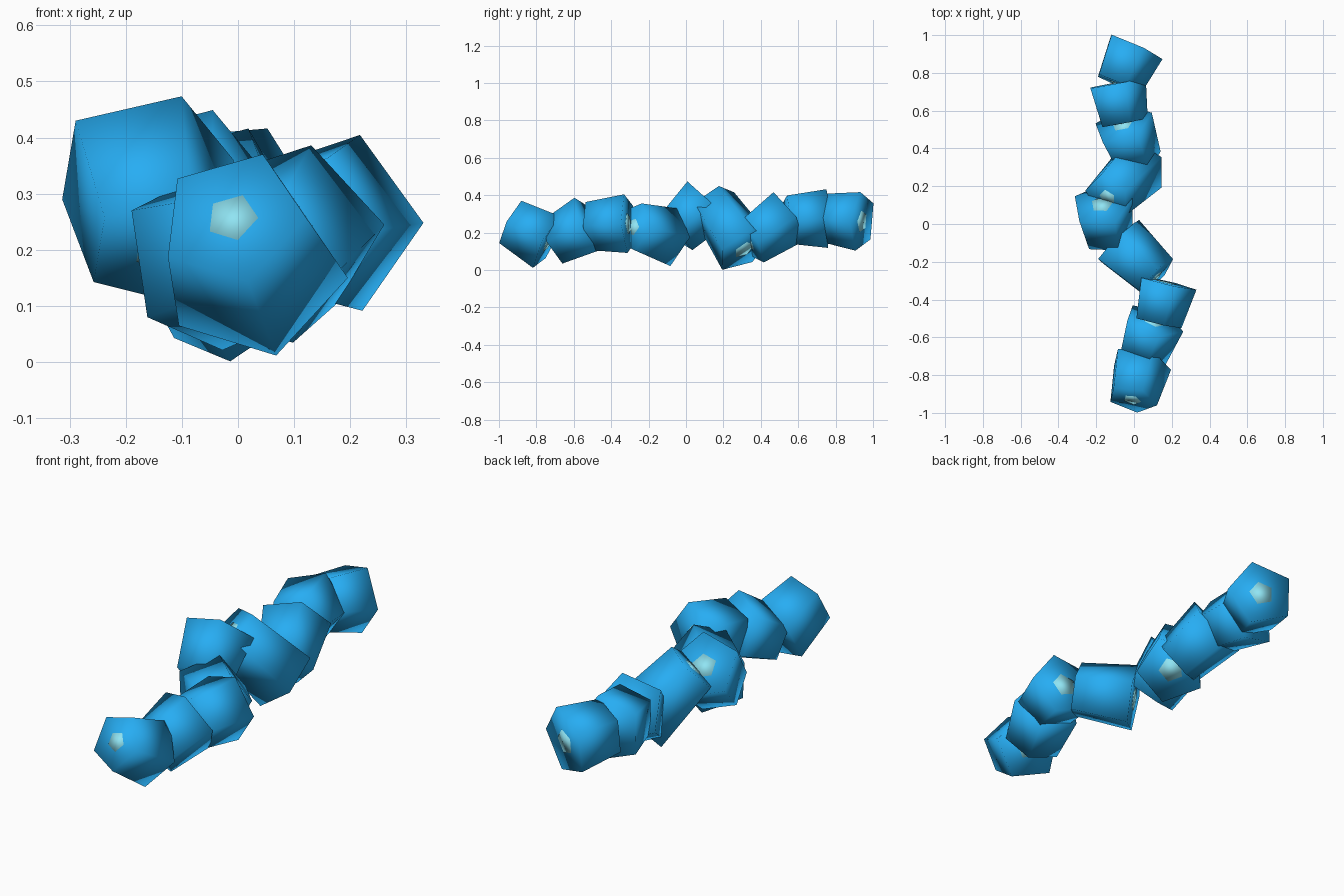
import bpy, bmesh
from math import cos, sin, tau
from mathutils import Vector

if "Cube" in bpy.data.objects:
    bpy.data.objects.remove(bpy.data.objects["Cube"])


def material(name, color):
    m = bpy.data.materials.new(name)
    m.diffuse_color = color
    m.use_nodes = True
    m.node_tree.nodes["Principled BSDF"].inputs["Base Color"].default_value = m.diffuse_color
    return m


BLUE = material("blue", (0.02, 0.42, 0.9, 1))
PALE = material("pale_blue", (0.28, 0.78, 0.9, 1))


def five_sided_cone(name, p0, p1, r0, r1, mat):
    """Tapered pentagonal prism from p0 to p1, one corner pointing sideways."""
    p0, p1 = Vector(p0), Vector(p1)
    n = (p1 - p0).normalized()
    u = n.cross(Vector((0, 0, 1))).normalized()
    v = u.cross(n)
    bm = bmesh.new()
    rings = []
    for c, r in ((p0, r0), (p1, r1)):
        rings.append([bm.verts.new(c + r * (u * cos(tau * k / 5) + v * sin(tau * k / 5)))
                      for k in range(5)])
    for k in range(5):
        j = (k + 1) % 5
        bm.faces.new((rings[0][k], rings[0][j], rings[1][j], rings[1][k]))
    bm.faces.new(rings[0][::-1])
    bm.faces.new(rings[1])
    bmesh.ops.recalc_face_normals(bm, faces=bm.faces)
    for f in bm.faces:
        f.smooth = True
    me = bpy.data.meshes.new(name)
    bm.to_mesh(me)
    bm.free()
    me.materials.append(mat)
    ob = bpy.data.objects.new(name, me)
    bpy.context.collection.objects.link(ob)


# Start and end centre of every body segment, from front to back
SEGMENTS = [
    ((-0.01, -0.93, 0.257), (0.035, -0.735, 0.15)),
    ((0.04, -0.70, 0.15), (0.105, -0.515, 0.245)),
    ((0.12, -0.52, 0.235), (0.17, -0.31, 0.248)),
    ((0.115, -0.285, 0.23), (-0.085, -0.10, 0.175)),
    ((-0.14, -0.06, 0.20), (-0.17, 0.105, 0.36)),
    ((-0.14, 0.14, 0.36), (0.03, 0.31, 0.11)),
    ((0.015, 0.335, 0.148), (-0.06, 0.53, 0.285)),
    ((-0.06, 0.535, 0.27), (-0.10, 0.745, 0.275)),
    ((-0.088, 0.742, 0.28), (0.0, 0.94, 0.26)),
]

for i, (a, b) in enumerate(SEGMENTS, 1):
    # Outer segment
    five_sided_cone(f"body_segment_{i}", a, b, 0.135, 0.165, BLUE)
    # Pale core showing at the segment ends
    a, b = Vector(a), Vector(b)
    d = (b - a).normalized() * 0.002
    five_sided_cone(f"core_{i}", a - d, b + d, 0.047, 0.06, PALE)
